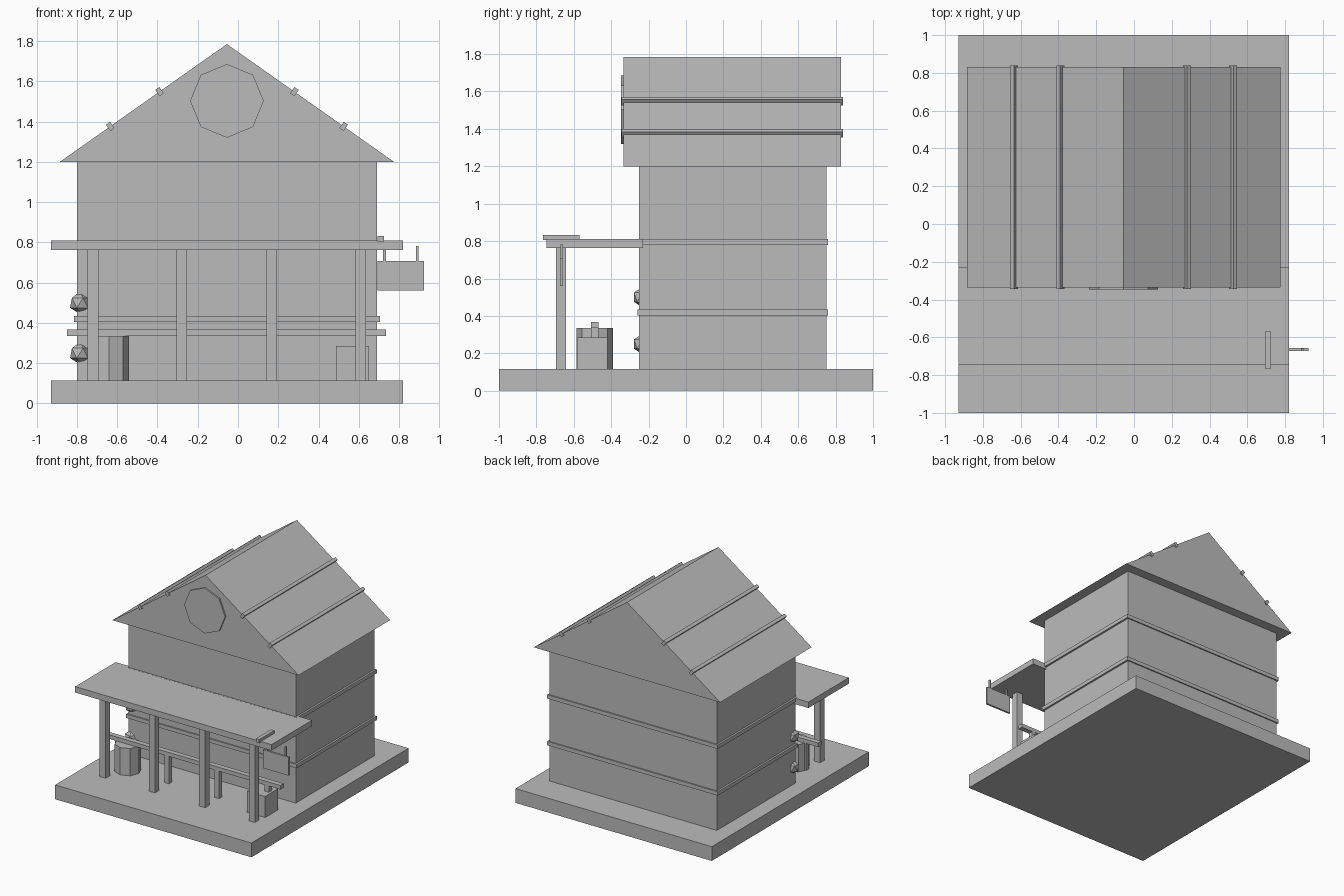
import bpy, math
from mathutils import Vector

old = bpy.data.objects.get("Cube")
if old:
    bpy.data.objects.remove(old, do_unlink=True)

grey = bpy.data.materials.new("plain_grey")
grey.use_nodes = True
grey.diffuse_color = (0.5, 0.5, 0.5, 1)
grey.node_tree.nodes["Principled BSDF"].inputs["Base Color"].default_value = (0.5, 0.5, 0.5, 1)


def finish(name):
    obj = bpy.context.object
    obj.name = name
    obj.data.materials.append(grey)
    return obj


def box(name, x, y, z, tilt=0):
    """Box from (min, max) pairs, optionally tilted about its y axis."""
    lo, hi = Vector((x[0], y[0], z[0])), Vector((x[1], y[1], z[1]))
    bpy.ops.mesh.primitive_cube_add(size=1, location=(lo + hi) / 2, rotation=(0, tilt, 0))
    obj = finish(name)
    obj.scale = hi - lo
    return obj


def centred(c, size):
    return (c - size / 2, c + size / 2)


# Ground slab and walls
FLOOR, EAVES, RIDGE, MID = 0.115, 1.2, 1.785, -0.055
box("base_slab", (-0.93, 0.82), (-1, 1), (0, FLOOR))
box("walls", (-0.8, 0.69), (-0.25, 0.75), (FLOOR, EAVES))
for label, z in (("lower", 0.419), ("upper", 0.795)):
    box(label + "_wall_band", (-0.815, 0.705), (-0.26, 0.76), centred(z, 0.031))

# Solid gable roof
HALF = 0.83
profile = [(MID - HALF, EAVES), (MID + HALF, EAVES), (MID, RIDGE)]
verts = [(x, y, z) for y in (-0.335, 0.83) for x, z in profile]
mesh = bpy.data.meshes.new("roof")
mesh.from_pydata(verts, [], [(0, 1, 2), (5, 4, 3), (0, 3, 4, 1), (1, 4, 5, 2), (2, 5, 3, 0)])
mesh.materials.append(grey)
bpy.context.collection.objects.link(bpy.data.objects.new("roof", mesh))

# Battens along both roof slopes
slope = math.atan2(RIDGE - EAVES, HALF)
for side in (-1, 1):
    for d in (0.335, 0.58):
        z = RIDGE - d * math.tan(slope)
        box("roof_batten", centred(MID + side * d, 0.025), (-0.345, 0.84),
            centred(z, 0.038), side * slope)

# Octagonal gable window
bpy.ops.mesh.primitive_cylinder_add(vertices=8, radius=0.183, depth=0.02,
                                    location=(MID, -0.337, 1.503),
                                    rotation=(math.pi / 2, 0, 0))
finish("gable_disc")

# Porch roof, its posts, and the hitching rail behind them
box("porch_roof", (-0.93, 0.82), (-0.745, -0.23), (0.762, 0.81))
for x in (-0.72, -0.28, 0.167, 0.61):
    box("porch_post", centred(x, 0.053), (-0.695, -0.642), (FLOOR, 0.765))
    box("rail_post", centred(x, 0.04), centred(-0.488, 0.04), (FLOOR, 0.345))
box("hitching_rail", (-0.85, 0.735), centred(-0.488, 0.042), (0.336, 0.368))

# Barrel and crate
bpy.ops.mesh.primitive_cylinder_add(vertices=8, radius=0.098, depth=0.22,
                                    location=(-0.64, -0.488, FLOOR + 0.11))
finish("barrel")
box("crate", (0.487, 0.65), (-0.583, -0.42), (FLOOR, 0.285))

# Hanging sign board
box("sign_board", (0.692, 0.923), centred(-0.665, 0.016), (0.56, 0.708))
for x in (0.727, 0.89):
    box("sign_hanger", centred(x, 0.014), centred(-0.665, 0.014), (0.7, 0.783))
box("sign_bar", (0.694, 0.725), (-0.765, -0.57), (0.805, 0.833))

# Rough stones set into the front corner
for z in (0.5, 0.25):
    bpy.ops.mesh.primitive_ico_sphere_add(subdivisions=1, radius=0.055,
                                          location=(-0.785, -0.232, z))
    finish("corner_stone")
